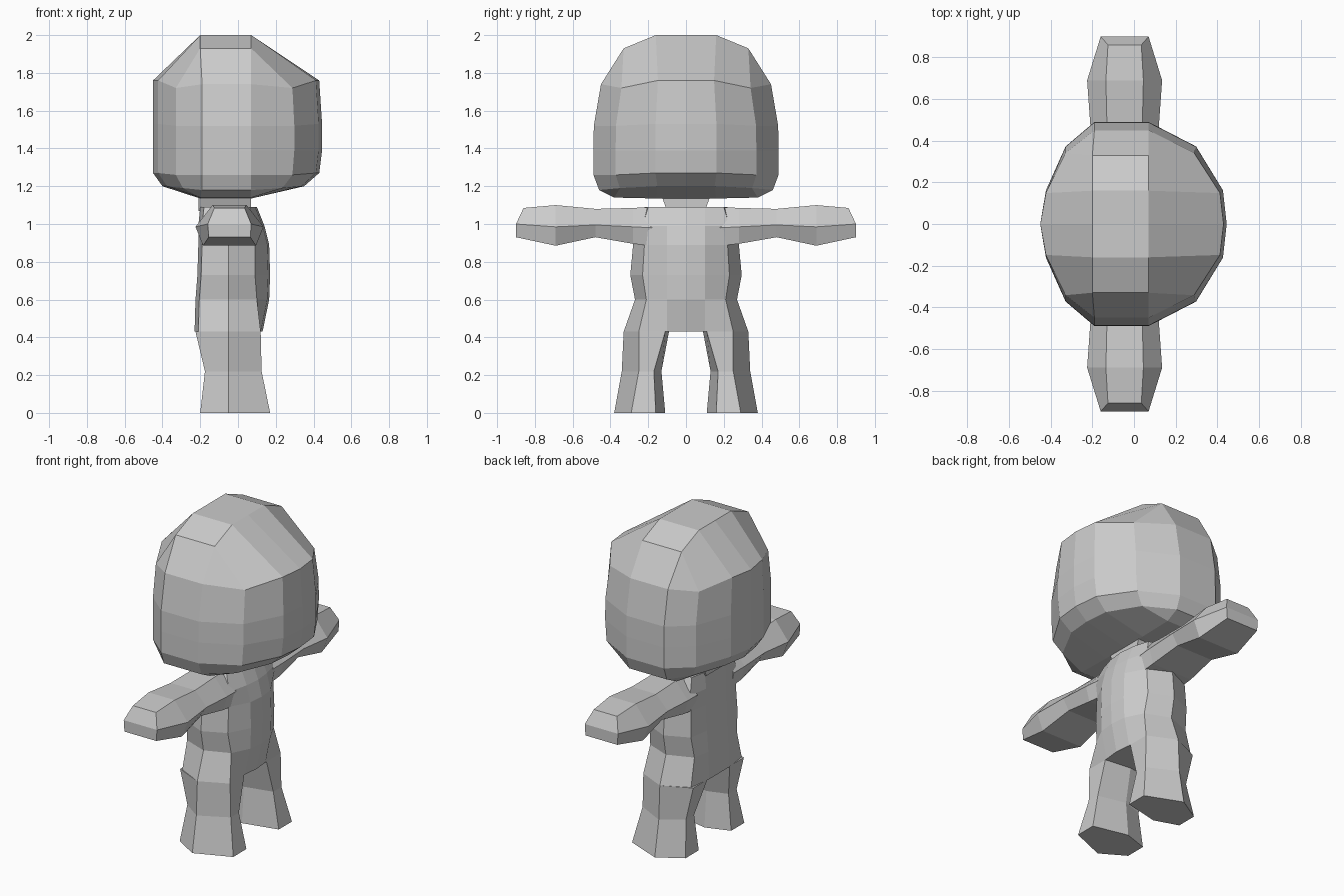
import bpy, bmesh

if "Cube" in bpy.data.objects:
    bpy.data.objects.remove(bpy.data.objects["Cube"])


def loft(name, rings, closed):
    """Bridge rings given for the +y side, cap the ends, then copy to -y.
    closed=False means each ring is half a section that starts and ends on y=0."""
    bm = bmesh.new()
    n = len(rings[0])
    for s in (1, -1):
        vs = [[bm.verts.new((x, s * y, z)) for x, y, z in r] for r in rings]
        for a, b in zip(vs, vs[1:]):
            for i in range(n if closed else n - 1):
                j = (i + 1) % n
                bm.faces.new((a[i], a[j], b[j], b[i]))
        for r in (vs[0], vs[-1]):
            for i in range((n - 1) // 2):
                quad = [r[i], r[i + 1], r[n - 2 - i], r[n - 1 - i]]
                bm.faces.new(list(dict.fromkeys(quad)))
    bmesh.ops.remove_doubles(bm, verts=bm.verts, dist=0.0005)
    bmesh.ops.recalc_face_normals(bm, faces=bm.faces)
    me = bpy.data.meshes.new(name)
    bm.to_mesh(me)
    bm.free()
    ob = bpy.data.objects.new(name, me)
    bpy.context.collection.objects.link(ob)
    return ob


# Head: rounded sections, closed by a narrow strip above and below
def head_ring(f, b, y, z, z_mid, z_side):
    return [(f, 0, z), (.96 * f, .33 * y, z), (.67 * f, .76 * y, z_mid), (.07, y, z_side),
            (-.19, y, z_side), (.73 * b, .76 * y, z_mid), (.94 * b, .33 * y, z), (b, 0, z)]


def head_strip(z, y, z_end):
    f, b = .07, -.2
    return [(f, 0, z), (f, .16, z), (f, y, z_end), (f, y, z_end),
            (b, y, z_end), (b, y, z_end), (b, .16, z), (b, 0, z)]


loft("head", [
    head_strip(1.135, .38, 1.14),
    head_ring(.35, -.40, .46, 1.20, 1.19, 1.18),
    head_ring(.43, -.45, .49, 1.27, 1.26, 1.26),
    head_ring(.445, -.45, .49, 1.39, 1.39, 1.39),
    head_ring(.445, -.45, .488, 1.53, 1.52, 1.52),
    head_ring(.43, -.45, .45, 1.76, 1.72, 1.74),
    head_strip(2.0, .33, 1.93)], False)

# Neck
loft("neck", [[(.07, 0, z), (.07, y, z), (-.21, y, z), (-.21, 0, z)]
              for y, z in ((.10, 1.07), (.13, 1.15))], False)

# Torso: belly x, front corner x, corner y, side y, back x, height
torso = [(.13, .12, .25, .33, -.23, .43),
         (.165, .10, .21, .27, -.225, .60),
         (.17, .09, .23, .295, -.215, .73),
         (.165, .09, .22, .28, -.21, .89),
         (.14, .10, .23, .27, -.21, .99),
         (.10, .06, .20, .22, -.20, 1.09)]
loft("torso", [[(f, 0, z), (f - .01, .1, z), (c, y, z), (-.05, w, z),
                (b + .02, y, z), (b, .1, z), (b, 0, z)]
               for f, c, y, w, b, z in torso], False)

# Legs: front x, back x, inner y, inner corner y, outer corner y, outer y, height
legs = [(.17, -.20, .11, .16, .29, .38, 0),
        (.125, -.175, .13, .17, .25, .34, .22),
        (.12, -.225, .09, .11, .25, .33, .43)]
loft("legs", [[(f, i2, z), (f, o2, z), (-.05, o, z), (b, o2, z), (b, i2, z), (-.05, i, z)]
              for f, b, i, i2, o2, o, z in legs], True)

# Arms: y of top, y of the rest, half widths (top, middle, bottom), heights
arms = [(.18, .18, .08, .16, .14, 1.09, .98, .885),
        (.28, .28, .08, .165, .14, 1.085, .985, .895),
        (.48, .48, .085, .165, .125, 1.08, .995, .93),
        (.69, .69, .09, .18, .14, 1.10, .985, .885),
        (.86, .90, .08, .115, .11, 1.085, 1.0, .93)]
loft("arms", [[(c + t, yt, zt), (c + m, y, zm), (c + b, y, zb),
               (c - b, y, zb), (c - m, y, zm), (c - t, yt, zt)]
              for yt, y, t, m, b, zt, zm, zb in arms for c in (-.045,)], True)
